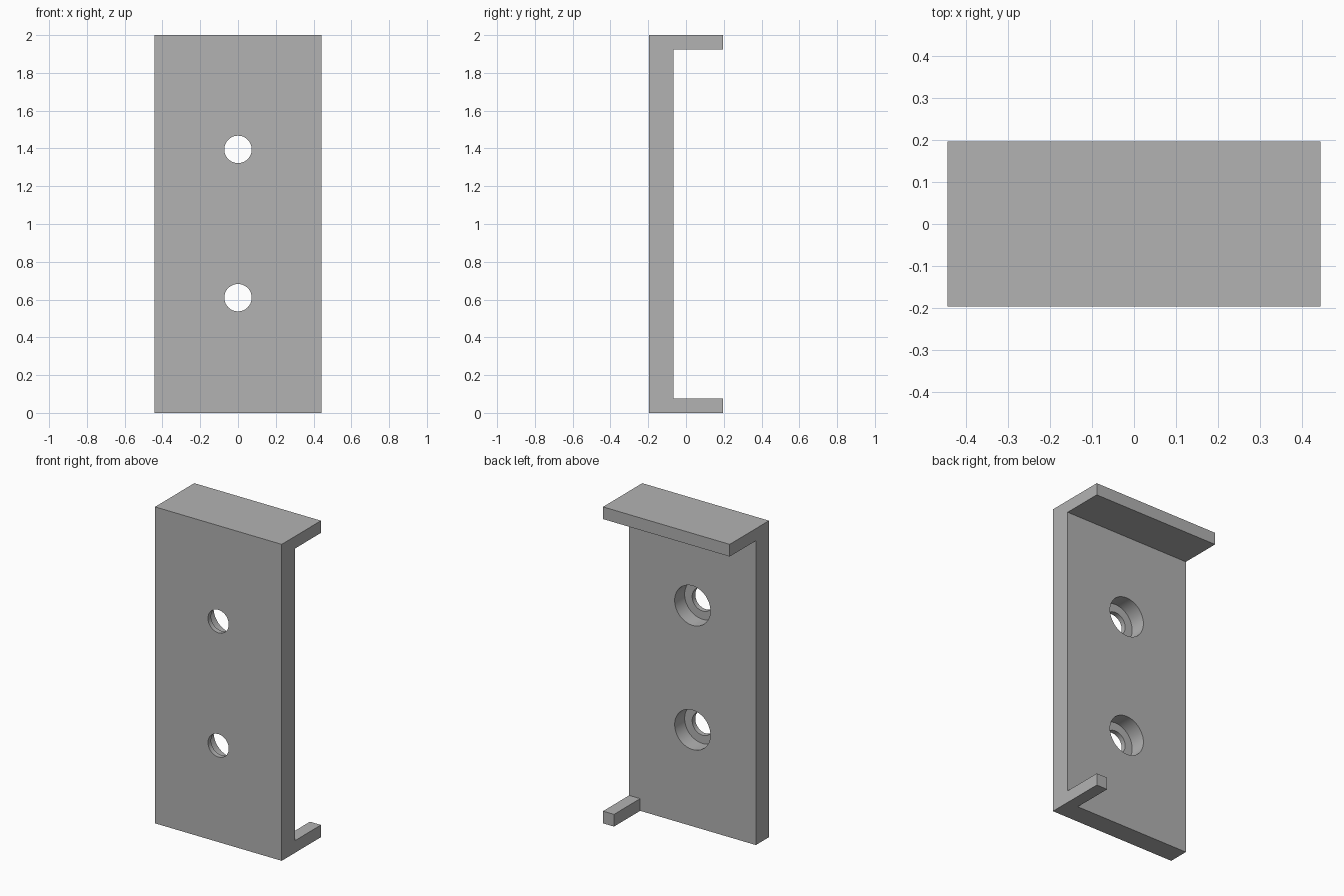
import bpy
import bmesh
from math import radians

if "Cube" in bpy.data.objects:
    bpy.data.objects.remove(bpy.data.objects["Cube"])

# Overall dimensions
HALF_W, FRONT, BACK, HEIGHT = 0.443, -0.196, 0.196, 2.0
PLATE_BACK = -0.065
THICK = 0.077
BORE_FLOOR = PLATE_BACK - 0.1

grey = bpy.data.materials.new("mid grey")
grey.use_nodes = True
colour = (0.448, 0.448, 0.448, 1)
grey.diffuse_color = colour
grey.node_tree.nodes["Principled BSDF"].inputs["Base Color"].default_value = colour


def extrude_profile(name, profile, x0, x1):
    """Extrude a (y, z) outline along x."""
    bm = bmesh.new()
    face = bm.faces.new([bm.verts.new((x0, y, z)) for y, z in profile])
    result = bmesh.ops.extrude_face_region(bm, geom=[face])
    moved = [g for g in result["geom"] if isinstance(g, bmesh.types.BMVert)]
    bmesh.ops.translate(bm, verts=moved, vec=(x1 - x0, 0, 0))
    bmesh.ops.recalc_face_normals(bm, faces=bm.faces)
    mesh = bpy.data.meshes.new(name)
    bm.to_mesh(mesh)
    bm.free()
    mesh.materials.append(grey)
    obj = bpy.data.objects.new(name, mesh)
    bpy.context.collection.objects.link(obj)
    return obj


def combine(target, tool, operation):
    """Apply a boolean and discard the tool."""
    mod = target.modifiers.new("boolean", 'BOOLEAN')
    mod.operation, mod.object, mod.solver = operation, tool, 'EXACT'
    bpy.context.view_layer.objects.active = target
    bpy.ops.object.modifier_apply(modifier=mod.name)
    bpy.data.objects.remove(tool)


def drill(target, z, radius, y0, y1):
    """Cut a round hole along y."""
    bpy.ops.mesh.primitive_cylinder_add(
        vertices=64, radius=radius, depth=y1 - y0,
        location=(0, (y0 + y1) / 2, z), rotation=(radians(90), 0, 0))
    cutter = bpy.context.object
    cutter.hide_render = True
    cutter.data.materials.append(grey)
    combine(target, cutter, 'DIFFERENCE')


# Back plate with its full-width top flange
bracket = extrude_profile("mounting_bracket", [
    (FRONT, 0), (PLATE_BACK, 0), (PLATE_BACK, HEIGHT - THICK),
    (BACK, HEIGHT - THICK), (BACK, HEIGHT), (FRONT, HEIGHT)], -HALF_W, HALF_W)

# Narrow foot tab at the lower left corner, embedded in the plate
embed = (FRONT + PLATE_BACK) / 2
tab = extrude_profile("foot_tab", [
    (embed, 0), (BACK, 0), (BACK, THICK), (embed, THICK)],
    HALF_W - THICK, HALF_W)
combine(bracket, tab, 'UNION')

# Counterbored screw holes, wide side at the back
for z in (0.61, 1.395):
    drill(bracket, z, 0.125, BORE_FLOOR, PLATE_BACK + 0.1)
    drill(bracket, z, 0.0725, FRONT - 0.1, PLATE_BACK + 0.1)

# Smooth the bores while keeping edges sharp
bpy.ops.object.select_all(action='DESELECT')
bracket.select_set(True)
bpy.context.view_layer.objects.active = bracket
bpy.ops.object.shade_smooth_by_angle(angle=radians(30))
